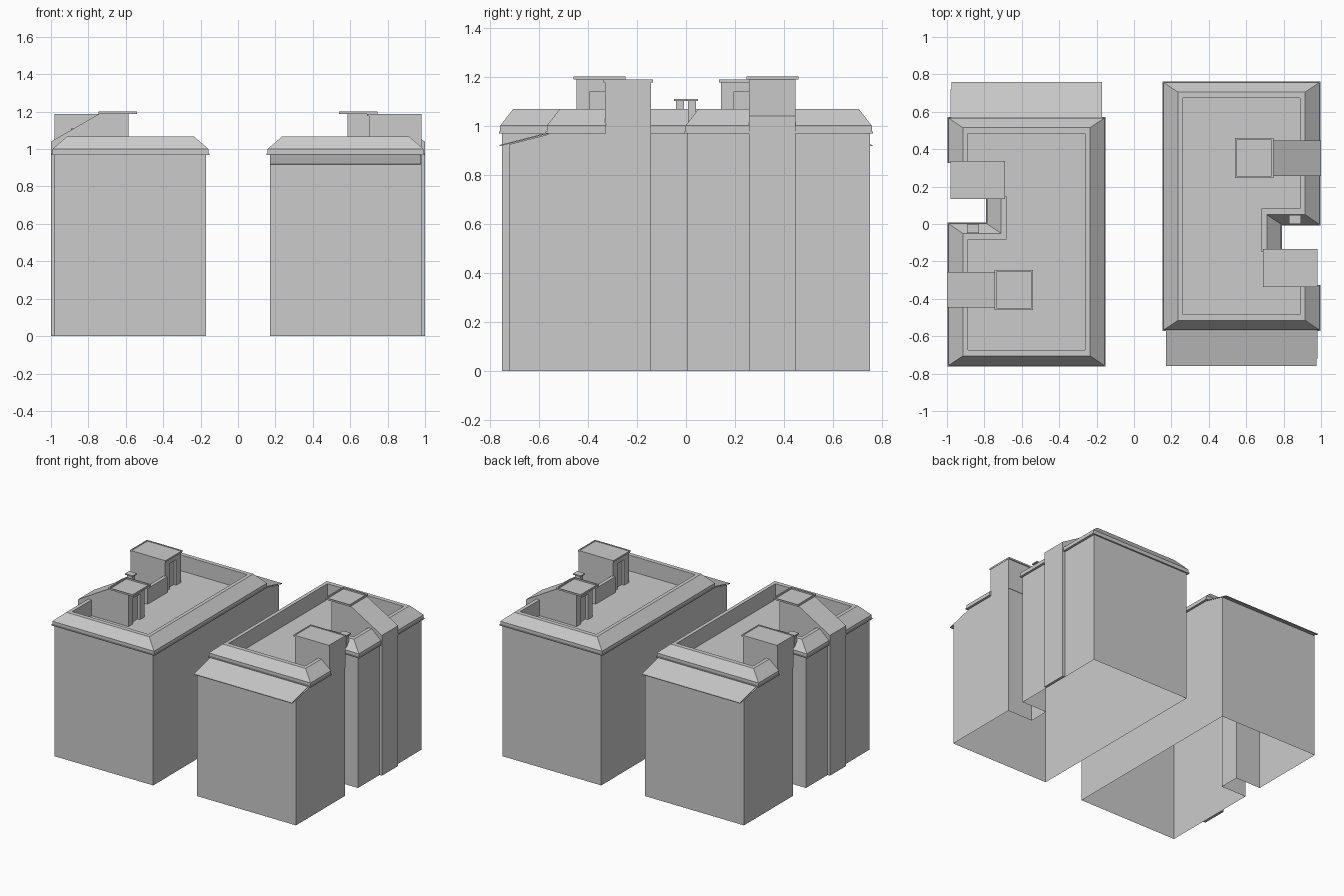
import bpy, bmesh

if "Cube" in bpy.data.objects:
    bpy.data.objects.remove(bpy.data.objects["Cube"])

SIDE = 1          # +1 builds the right block, -1 the same block turned half round
PREFIX = "right"


def finish(name, bm, drop=None):
    """Orient faces, remove the open sides, turn to the chosen block, link."""
    bmesh.ops.recalc_face_normals(bm, faces=bm.faces)
    if drop:
        gone = [f for f in bm.faces if any(
            all(abs(v.co[ax] - val) < 1e-4 for v in f.verts) for ax, val in drop)]
        bmesh.ops.delete(bm, geom=gone, context="FACES")
    for v in bm.verts:
        v.co.x *= SIDE
        v.co.y *= SIDE
    mesh = bpy.data.meshes.new(name)
    bm.to_mesh(mesh)
    bm.free()
    ob = bpy.data.objects.new(f"{PREFIX}_{name}", mesh)
    bpy.context.collection.objects.link(ob)
    return ob


def prism(name, pts, axis, lo, hi, drop=None):
    """Extrude a 2D outline along an axis; outline is in the other two axes."""
    place = {"x": lambda a, b, t: (t, a, b),
             "y": lambda a, b, t: (a, t, b),
             "z": lambda a, b, t: (a, b, t)}[axis]
    bm = bmesh.new()
    rings = [[bm.verts.new(place(a, b, t)) for a, b in pts] for t in (lo, hi)]
    for r in rings:
        bm.faces.new(r)
    n = len(pts)
    for i in range(n):
        j = (i + 1) % n
        bm.faces.new((rings[0][i], rings[0][j], rings[1][j], rings[1][i]))
    return finish(name, bm, drop)


def box(name, x0, x1, y0, y1, z0, z1):
    return prism(name, [(x0, y0), (x1, y0), (x1, y1), (x0, y1)], "z", z0, z1)


def cap(name, x0, x1, y0, y1, z0, z1, rim, sink):
    """Flat roof slab with a slightly sunken top inside a narrow rim."""
    bm = bmesh.new()
    rings = []
    for d, z in ((0, z0), (0, z1), (rim, z1), (rim, z1 - sink)):
        rings.append([bm.verts.new(p) for p in (
            (x0 + d, y0 + d, z), (x1 - d, y0 + d, z),
            (x1 - d, y1 - d, z), (x0 + d, y1 - d, z))])
    for a, b in zip(rings, rings[1:]):
        for i in range(4):
            j = (i + 1) % 4
            bm.faces.new((a[i], a[j], b[j], b[i]))
    bm.faces.new(rings[0])
    bm.faces.new(rings[-1])
    finish(name, bm)


def parapet():
    # wall-line corners with the inward direction at each
    path = [(.98, -.325, -1, 0), (.98, -.56, -1, 1), (.17, -.56, 1, 1),
            (.17, .75, 1, -1), (.98, .75, -1, -1), (.98, .005, -1, 1),
            (.775, .005, -1, 1), (.775, -.15, -1, 0)]
    # inset in x, inset in y, height
    profile = [(0, 0, .95), (0, 0, .969), (-.017, -.012, .969), (-.017, -.012, .976),
               (-.012, -.007, .976), (-.012, -.007, 1.0), (.065, .045, 1.067),
               (.092, .077, 1.067), (.092, .077, .95)]
    bm = bmesh.new()
    rings = [[bm.verts.new((x + sx * dx, y + sy * dy, z)) for dx, dy, z in profile]
             for x, y, sx, sy in path]
    n = len(profile)
    for a, b in zip(rings, rings[1:]):
        for i in range(n):
            j = (i + 1) % n
            bm.faces.new((a[i], a[j], b[j], b[i]))
    bm.faces.new(rings[0])
    bm.faces.new(rings[-1])
    finish("parapet", bm)


def doorway(name, x, y0, y1, top, depth=.02):
    """Wall skin with a recessed door opening, facing the roof deck."""
    c = (y0 + y1) / 2
    d0, d1, h = c - .04, c + .04, 1.14
    prism(name, [(y0, .95), (d0, .95), (d0, h), (d1, h), (d1, .95),
                 (y1, .95), (y1, top), (y0, top)], "x", x, x + depth)


def block():
    # main walls with the light-well notch, open underneath and into the bay
    prism("walls", [(.17, -.56), (.98, -.56), (.98, -.145), (.775, -.145),
                    (.775, .005), (.98, .005), (.98, .75), (.17, .75)],
          "z", 0, .95, drop=[(2, 0), (1, -.56)])
    parapet()

    # lower front bay and its sloping roof sheet
    prism("front_bay", [(-.72, 0), (-.56, 0), (-.56, .965), (-.72, .924)],
          "x", .17, .98, drop=[(2, 0), (1, -.56)])
    prism("bay_roof", [(-.76, .916), (-.56, .968), (-.56, .973), (-.76, .921)],
          "x", .17, .975)

    # stair shaft running down the side wall, with a raking top
    prism("stair_shaft", [(.98, 0), (1, 0), (1, 1.04), (.74, 1.19), (.605, 1.19),
                          (.605, .95), (.98, .95)], "y", .257, .447,
          drop=[(0, .98)])
    doorway("stair_door_wall", .585, .257, .447, 1.19)
    cap("stair_cap", .54, .745, .247, .459, 1.188, 1.2, .009, .01)

    # lift house beside the notch
    box("lift_house", .72, .98, -.33, -.142, .95, 1.182)
    doorway("lift_door_wall", .70, -.33, -.142, 1.182)
    cap("lift_cap", .69, .982, -.337, -.135, 1.176, 1.188, .009, .004)

    # small chimney on the parapet
    box("chimney", .838, .884, .008, .04, 1.0, 1.1)
    box("chimney_cap", .83, .892, .0, .048, 1.1, 1.109)


for SIDE, PREFIX in ((1, "right"), (-1, "left")):
    block()
